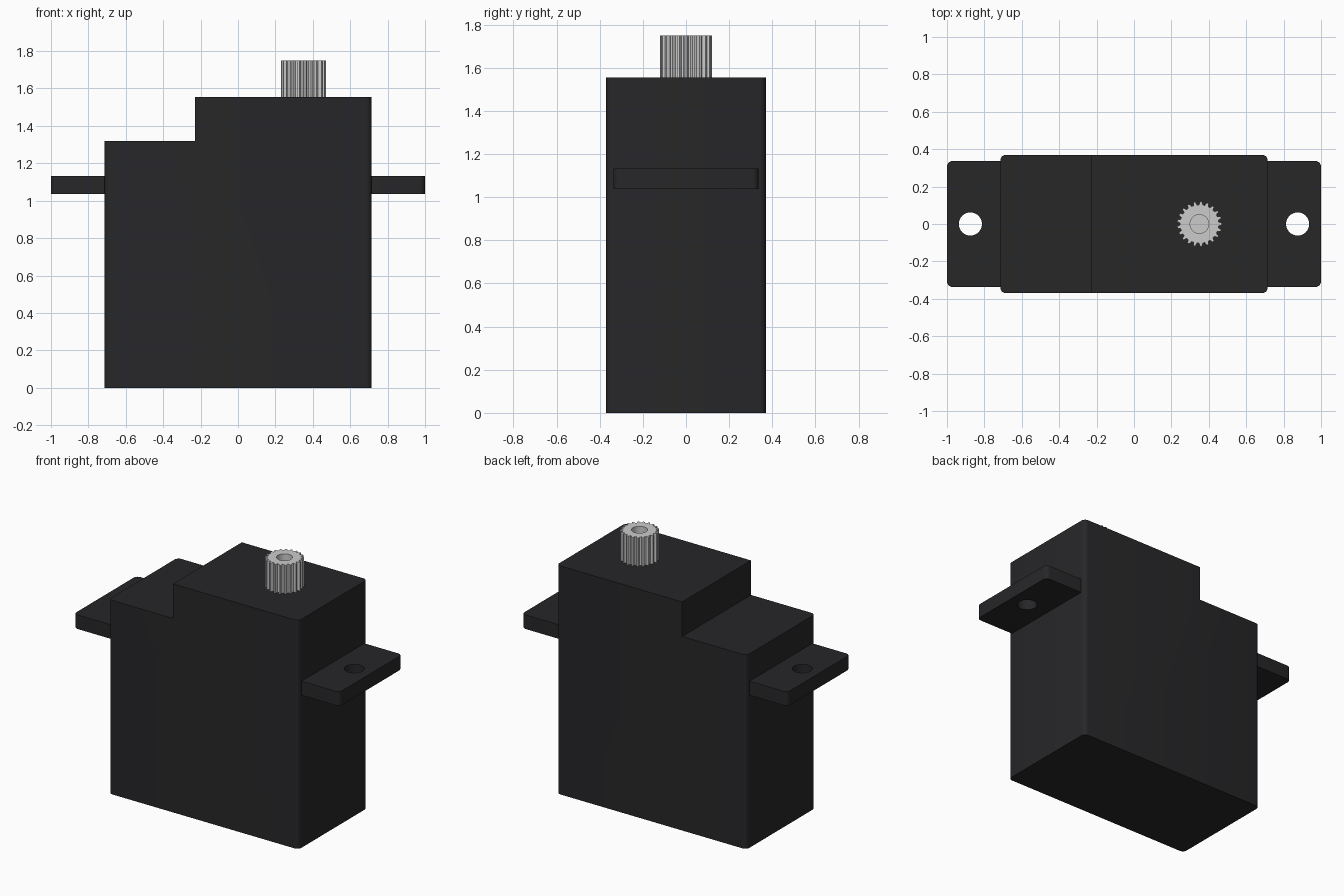
import bpy, bmesh
from math import sin, cos, tau, radians
from mathutils import Vector

if "Cube" in bpy.data.objects:
    bpy.data.objects.remove(bpy.data.objects["Cube"])

black = bpy.data.materials.new("black_plastic")
black.diffuse_color = (0.02, 0.02, 0.022, 1)
black.use_nodes = True
black.node_tree.nodes["Principled BSDF"].inputs["Base Color"].default_value = black.diffuse_color


def prism(name, outline, direction, bevel=None, mat=None):
    """Extrude an outline of 3D points; bevel edges picked by a test on their vertices."""
    bm = bmesh.new()
    face = bm.faces.new([bm.verts.new(p) for p in outline])
    new = bmesh.ops.extrude_face_region(bm, geom=[face], use_keep_orig=True)["geom"]
    bmesh.ops.translate(bm, vec=Vector(direction),
                        verts=[v for v in new if isinstance(v, bmesh.types.BMVert)])
    bmesh.ops.recalc_face_normals(bm, faces=bm.faces[:])
    if bevel:
        test, radius = bevel
        edges = [e for e in bm.edges
                 if (e.verts[0].co - e.verts[1].co).xy.length < 1e-5
                 and all(test(v.co) for v in e.verts)]
        bmesh.ops.bevel(bm, geom=edges, offset=radius, segments=5, profile=0.5, affect='EDGES')
    mesh = bpy.data.meshes.new(name)
    bm.to_mesh(mesh)
    bm.free()
    obj = bpy.data.objects.new(name, mesh)
    bpy.context.collection.objects.link(obj)
    if mat:
        mesh.materials.append(mat)
    return obj


def select(obj):
    bpy.ops.object.select_all(action='DESELECT')
    bpy.context.view_layer.objects.active = obj
    obj.select_set(True)


def drill(obj, x, z0, z1, radius):
    """Cut a vertical round hole."""
    bpy.ops.mesh.primitive_cylinder_add(vertices=32, radius=radius, depth=z1 - z0,
                                        location=(x, 0, (z0 + z1) / 2))
    cutter = bpy.context.object
    cutter.hide_render = True
    mod = obj.modifiers.new("hole", 'BOOLEAN')
    mod.operation, mod.object, mod.solver = 'DIFFERENCE', cutter, 'EXACT'
    select(obj)
    bpy.ops.object.modifier_apply(modifier=mod.name)
    bpy.data.objects.remove(cutter)


def smooth(obj):
    select(obj)
    bpy.ops.object.shade_smooth_by_angle(angle=radians(30))


# Stepped case with rounded outer vertical corners
W, D = 0.715, 0.37
profile = [(-W, 0), (W, 0), (W, 1.555), (-0.23, 1.555), (-0.23, 1.32), (-W, 1.32)]
case = prism("case", [(x, -D, z) for x, z in profile], (0, 2 * D, 0),
             (lambda c: abs(c.x) > 0.7, 0.03), black)
smooth(case)

# Mounting tabs, each with a screw hole
for side, label in ((1, "right"), (-1, "left")):
    corners = [(0.69, -0.337), (1, -0.337), (1, 0.337), (0.69, 0.337)]
    tab = prism("mounting_tab_" + label, [(side * x, y, 1.037) for x, y in corners],
                (0, 0, 0.096), (lambda c: abs(c.x) > 0.9, 0.03), black)
    drill(tab, side * 0.875, 0.9, 1.3, 0.062)
    smooth(tab)

# Toothed output shaft with a blind screw socket
TEETH = 21
outline = []
for i in range(TEETH):
    for frac, r in ((-0.34, 0.103), (-0.14, 0.12), (0.14, 0.12), (0.34, 0.103)):
        a = tau * (i + frac) / TEETH
        outline.append((0.35 + r * cos(a), r * sin(a), 1.54))
shaft = prism("output_shaft", outline, (0, 0, 0.21))
drill(shaft, 0.35, 1.65, 1.85, 0.05)
smooth(shaft)
